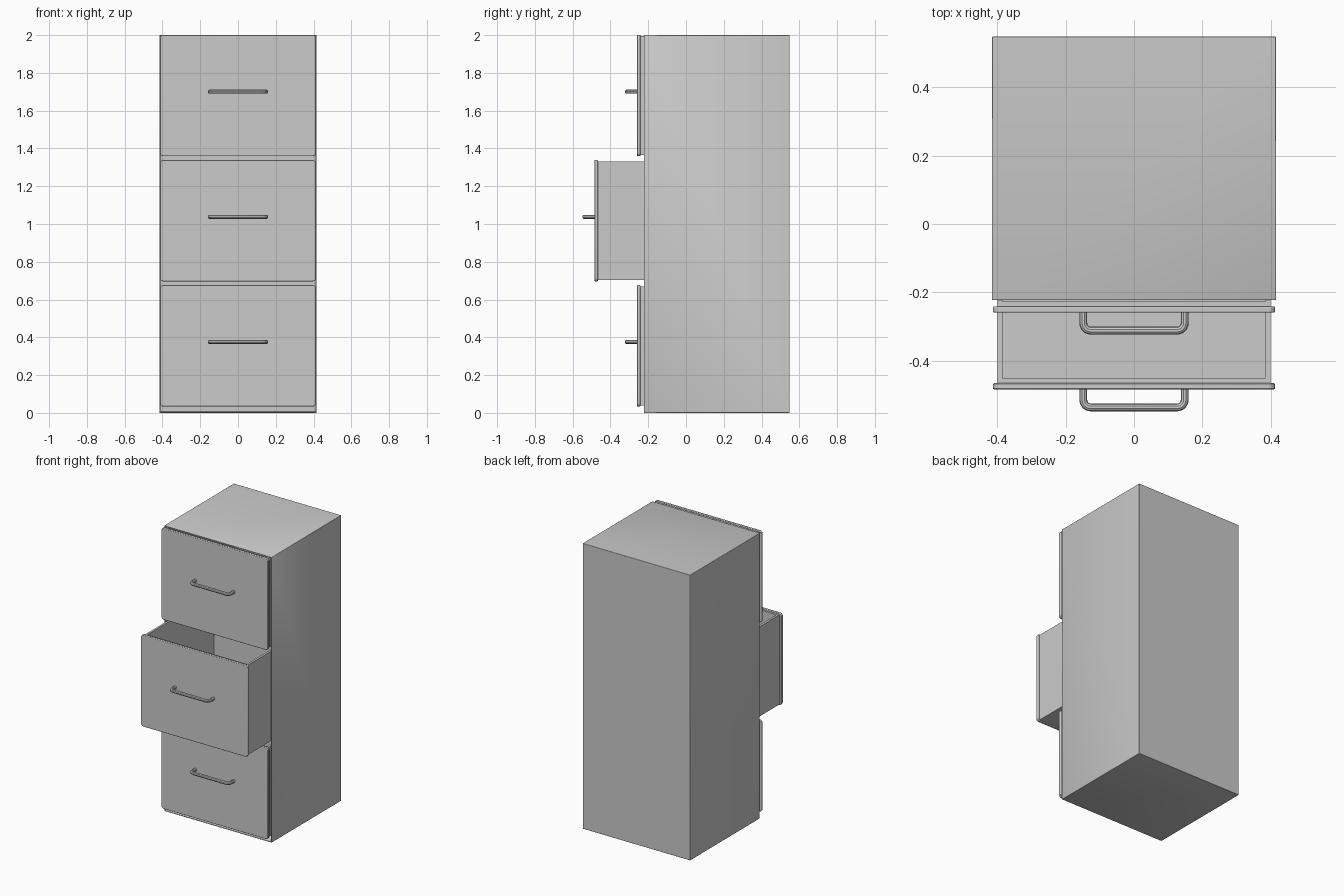
import bpy, bmesh
from math import sin, cos, pi, radians

if "Cube" in bpy.data.objects:
    bpy.data.objects.remove(bpy.data.objects["Cube"])

PITCH = 0.6625


def finish(obj):
    bpy.ops.object.select_all(action='DESELECT')
    obj.select_set(True)
    bpy.context.view_layer.objects.active = obj
    bpy.ops.object.shade_smooth_by_angle(angle=radians(35))


def box_bm(lo, hi):
    bm = bmesh.new()
    bmesh.ops.create_cube(bm, size=1)
    for v in bm.verts:
        v.co = [l + (c + 0.5) * (h - l) for l, h, c in zip(lo, hi, v.co)]
    return bm


def add(name, bm):
    bm.normal_update()
    mesh = bpy.data.meshes.new(name)
    bm.to_mesh(mesh)
    bm.free()
    obj = bpy.data.objects.new(name, mesh)
    bpy.context.collection.objects.link(obj)
    return obj


def bevel(obj, width, segments):
    mod = obj.modifiers.new("edge_bevel", 'BEVEL')
    mod.width, mod.segments = width, segments
    mod.limit_method, mod.angle_limit = 'ANGLE', radians(40)


def open_box(name, lo, hi, axis, side, wall):
    """Box with the face on one side removed and walls thickened inwards."""
    bm = box_bm(lo, hi)
    bm.normal_update()
    gone = [f for f in bm.faces if f.normal[axis] * side > 0.9]
    bmesh.ops.delete(bm, geom=gone, context='FACES_ONLY')
    obj = add(name, bm)
    mod = obj.modifiers.new("walls", 'SOLIDIFY')
    mod.thickness, mod.offset, mod.use_even_offset = wall, -1, True
    return obj


def drawer_front(name, y, z):
    bm = box_bm((-0.413, y, z - 0.321), (0.413, y + 0.018, z + 0.321))
    # round the four corners seen from the front
    edges = [e for e in bm.edges
             if abs(e.verts[0].co.y - e.verts[1].co.y) > 0.01]
    bmesh.ops.bevel(bm, geom=edges, offset=0.018, segments=5,
                    profile=0.5, affect='EDGES')
    obj = add(name, bm)
    bevel(obj, 0.003, 2)
    finish(obj)


def handle(name, y, z):
    w, d, r = 0.1485, 0.053, 0.022
    arc = [(w - r + r * cos(a), y - d + r - r * sin(a))
           for a in (i * pi / 12 for i in range(7))]
    half = [(w, y + 0.004)] + arc
    path = half + [(-px, py) for px, py in reversed(half)]
    curve = bpy.data.curves.new(name, 'CURVE')
    curve.dimensions = '3D'
    curve.bevel_depth, curve.bevel_resolution = 0.0115, 3
    curve.use_fill_caps = True
    spline = curve.splines.new('POLY')
    spline.points.add(len(path) - 1)
    for p, (px, py) in zip(spline.points, path):
        p.co = (px, py, z, 1)
    obj = bpy.data.objects.new(name, curve)
    bpy.context.collection.objects.link(obj)
    bpy.ops.object.select_all(action='DESELECT')
    obj.select_set(True)
    bpy.context.view_layer.objects.active = obj
    bpy.ops.object.convert(target='MESH')
    finish(bpy.context.object)


# Cabinet shell, open at the front
shell = open_box("cabinet_body", (-0.4165, -0.223, 0), (0.4165, 0.549, 2.0), 1, -1, 0.006)
bevel(shell, 0.0025, 2)
finish(shell)

# Three drawers, the middle one pulled out
for i, (label, pull) in enumerate((("bottom", 0), ("middle", 0.225), ("top", 0))):
    z = 0.355 + i * PITCH
    y = -0.2595 - pull
    open_box(label + "_drawer_box", (-0.40, y + 0.018, z - 0.315),
             (0.40, y + 0.785, z + 0.314), 2, 1, 0.015)
    drawer_front(label + "_drawer_front", y, z)
    handle(label + "_handle", y, z + 0.0205)
